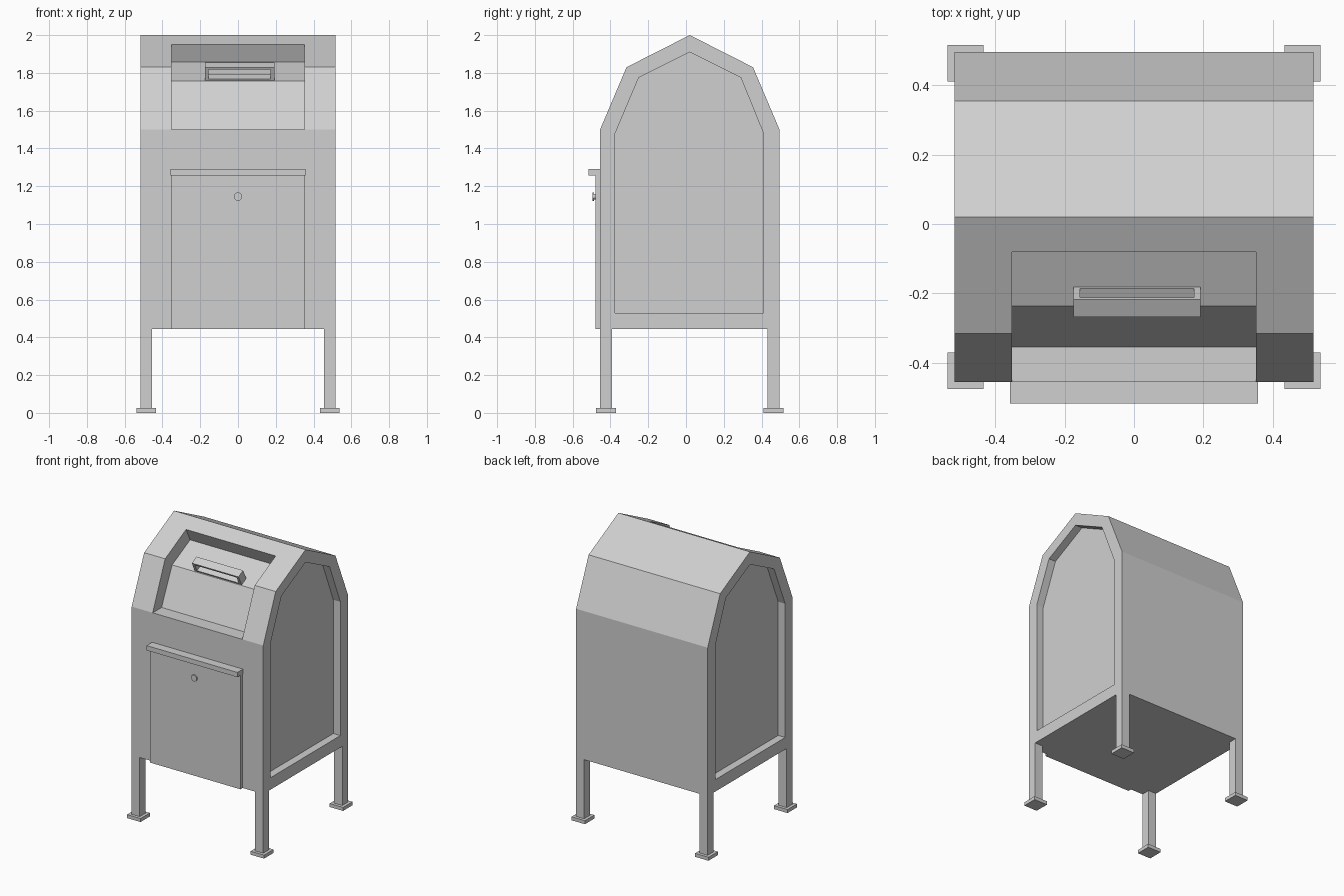
import bpy
import bmesh
from math import radians
from mathutils import Vector, Matrix

cube = bpy.data.objects.get("Cube")
if cube:
    bpy.data.objects.remove(cube, do_unlink=True)

GREY = (0.63, 0.63, 0.63, 1)
paint = bpy.data.materials.new("light_grey_paint")
paint.use_nodes = True
paint.diffuse_color = GREY
paint.node_tree.nodes["Principled BSDF"].inputs["Base Color"].default_value = GREY


def finish(name, bm):
    bmesh.ops.recalc_face_normals(bm, faces=bm.faces)
    mesh = bpy.data.meshes.new(name)
    bm.to_mesh(mesh)
    bm.free()
    mesh.materials.append(paint)
    obj = bpy.data.objects.new(name, mesh)
    bpy.context.collection.objects.link(obj)
    return obj


def prism(name, profile, x0, x1):
    """Extrude a (y, z) profile along x."""
    bm = bmesh.new()
    face = bm.faces.new([bm.verts.new((x0, y, z)) for y, z in profile])
    new = bmesh.ops.extrude_face_region(bm, geom=[face])["geom"]
    verts = [v for v in new if isinstance(v, bmesh.types.BMVert)]
    bmesh.ops.translate(bm, verts=verts, vec=(x1 - x0, 0, 0))
    return finish(name, bm)


def box(name, x, y, z):
    return prism(name, [(y[0], z[0]), (y[1], z[0]), (y[1], z[1]), (y[0], z[1])], *x)


def cut(obj, cutter):
    cutter.hide_render = True
    mod = obj.modifiers.new("cut", "BOOLEAN")
    mod.operation = "DIFFERENCE"
    mod.solver = "EXACT"
    mod.object = cutter
    bpy.context.view_layer.objects.active = obj
    bpy.ops.object.modifier_apply(modifier=mod.name)
    bpy.data.objects.remove(cutter, do_unlink=True)


# Body with a faceted roof
LEFT, RIGHT, FRONT, BACK, FLOOR = 0.517, -0.517, -0.455, 0.495, 0.445
body = prism("body", [(FRONT, FLOOR), (FRONT, 1.5), (-0.315, 1.83), (0.02, 2.0),
                      (0.355, 1.83), (BACK, 1.5), (BACK, FLOOR)], RIGHT, LEFT)

# Recessed side panels
panel = [(-0.375, 0.53), (-0.375, 1.48), (-0.25, 1.775), (0.02, 1.91),
         (0.29, 1.775), (0.41, 1.48), (0.41, 0.53)]
DEPTH = 0.055
cut(body, prism("left_cutter", panel, LEFT - DEPTH, LEFT + 0.1))
cut(body, prism("right_cutter", panel, RIGHT - 0.1, RIGHT + DEPTH))

# Sunken deposit hatch in the front slope
hatch = [(-0.355, 1.5), (-0.237, 1.757), (-0.035, 1.858), (-0.08, 1.949),
         (-0.125, 2.04), (-0.6, 2.04), (-0.6, 1.5)]
cut(body, prism("hatch_cutter", hatch, -0.352, 0.352))

# Hatch handle: a rectangular loop standing square to the upper hatch slope
slope = Vector((0, 0.892, 0.452))
out = Vector((0, -0.452, 0.892))
base = Vector((0, -0.233, 1.759))


def handle_bar(name, x0, x1, h0, h1):
    corners = [base + slope * s + out * h
               for s, h in ((0, h0), (0.058, h0), (0.058, h1), (0, h1))]
    return prism(name, [(c.y, c.z) for c in corners], x0, x1)


handle = handle_bar("hatch_handle", -0.175, 0.192, -0.004, 0.079)
hole = handle_bar("handle_cutter", -0.156, 0.173, 0.011, 0.066)
for v in hole.data.vertices:  # lengthen the hole along the slope
    side = 1 if (v.co - base).dot(slope) > 0.03 else -1
    v.co += slope * side * 0.05
cut(handle, hole)

# Lower service door, rain lip and lock
box("service_door", (-0.355, 0.355), (-0.48, FRONT + 0.01), (FLOOR, 1.256))
box("door_lip", (-0.357, 0.357), (-0.517, FRONT + 0.01), (1.256, 1.29))
bm = bmesh.new()
for radius, y0, y1 in ((0.015, -0.489, -0.475), (0.022, -0.496, -0.487)):
    place = Matrix.Translation((0, (y0 + y1) / 2, 1.145)) @ Matrix.Rotation(radians(90), 4, "X")
    bmesh.ops.create_cone(bm, cap_ends=True, segments=16, radius1=radius,
                          radius2=radius, depth=y1 - y0, matrix=place)
lock = finish("door_lock", bm)

# Legs and foot plates at the four corners
W = 0.063
for side, x in (("right", RIGHT), ("left", LEFT - W)):
    for end, y in (("front", FRONT), ("back", BACK - W)):
        box(f"{end}_{side}_leg", (x, x + W), (y, y + W), (0.02, FLOOR + 0.005))
        box(f"{end}_{side}_foot", (x - 0.021, x + W + 0.021),
            (y - 0.021, y + W + 0.021), (0, 0.025))
